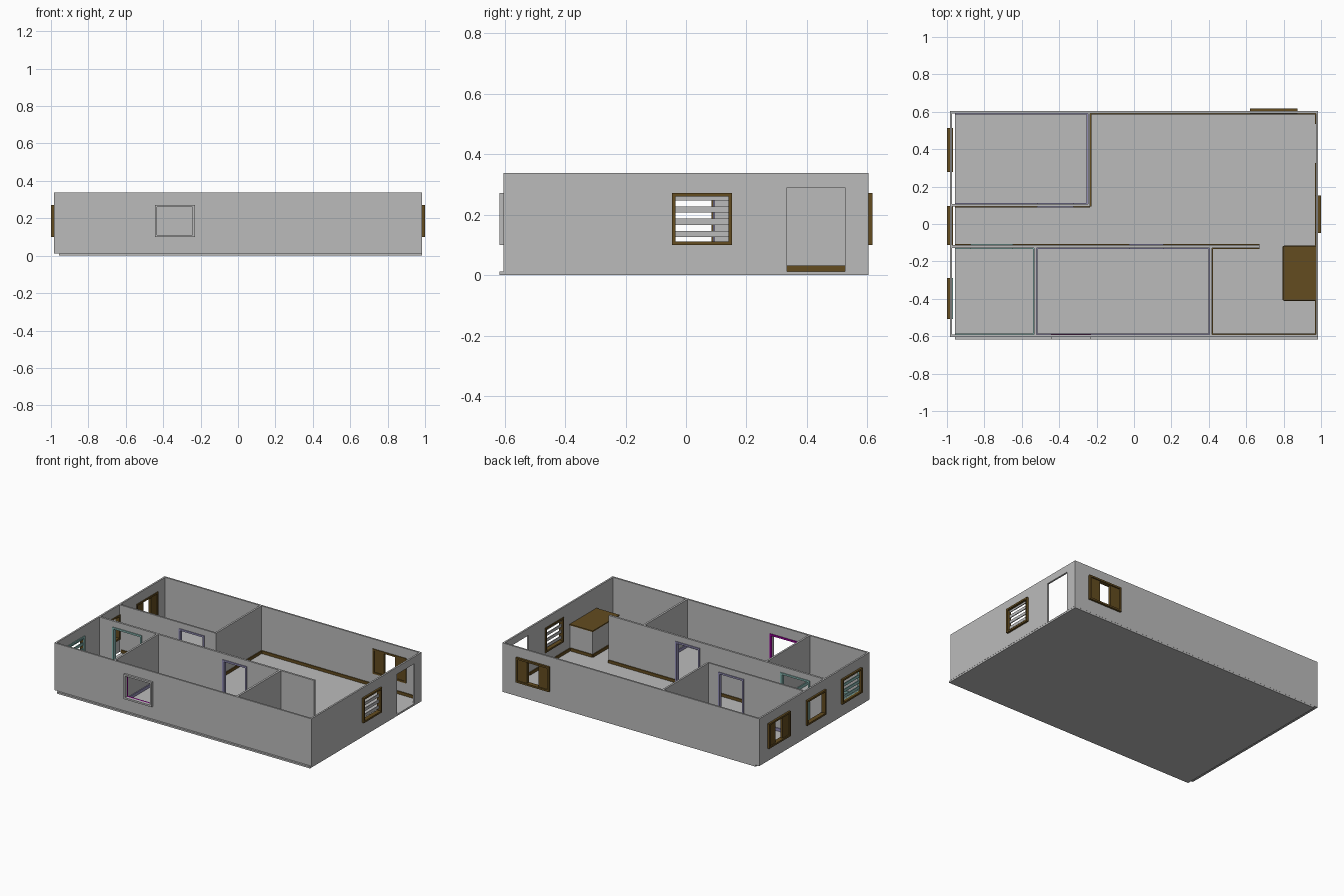
import bpy
from mathutils import Matrix

if "Cube" in bpy.data.objects:
    bpy.data.objects.remove(bpy.data.objects["Cube"])


def material(name, r, g, b):
    m = bpy.data.materials.new(name)
    m.use_nodes = True
    m.diffuse_color = (r, g, b, 1)
    m.node_tree.nodes["Principled BSDF"].inputs["Base Color"].default_value = (r, g, b, 1)
    return m


GRAY = material("plaster gray", .5, .5, .5)
BROWN = material("wood brown", .125, .072, .014)
TEAL = material("teal trim", .24, .46, .43)
LAVENDER = material("lavender trim", .29, .27, .46)
MAGENTA = material("magenta trim", .33, .0, .33)

FLOOR, TOP = .012, .339      # floor surface and wall top
OUT_X, OUT_Y, T = .985, .604, .012  # outer shell and its thickness
SILL, HEAD = .1, .272        # window heights
DOOR_HEAD = .29
TRIM = .012                  # frame width


def panel(name, axis, d0, d1, rect, mat, holes=()):
    """Upright slab running along axis, between depths d0 and d1, with holes.
    rect and holes are (start, end, low, high)."""
    cu = bpy.data.curves.new(name, "CURVE")
    cu.dimensions, cu.fill_mode = "2D", "BOTH"
    cu.extrude = abs(d1 - d0) / 2
    for a, b, lo, hi in [rect, *holes]:
        s = cu.splines.new("POLY")
        s.points.add(3)
        for p, (u, v) in zip(s.points, [(a, lo), (b, lo), (b, hi), (a, hi)]):
            p.co = (u, v, 0, 1)
        s.use_cyclic_u = True
    tmp = bpy.data.objects.new(name, cu)
    bpy.context.collection.objects.link(tmp)
    dg = bpy.context.evaluated_depsgraph_get()
    me = bpy.data.meshes.new_from_object(tmp.evaluated_get(dg))
    bpy.data.objects.remove(tmp)
    d = (d0 + d1) / 2
    if axis == "x":
        m = Matrix(((1, 0, 0, 0), (0, 0, -1, d), (0, 1, 0, 0), (0, 0, 0, 1)))
    else:
        m = Matrix(((0, 0, 1, d), (1, 0, 0, 0), (0, 1, 0, 0), (0, 0, 0, 1)))
    me.transform(m)
    me.materials.clear()
    me.materials.append(mat)
    for f in me.polygons:
        f.material_index = 0
        f.use_smooth = False
    ob = bpy.data.objects.new(name, me)
    bpy.context.collection.objects.link(ob)
    return ob


def frame(name, axis, d0, d1, outer, mat, bottom=TRIM):
    a, b, lo, hi = outer
    hole = (a + TRIM, b - TRIM, lo + bottom, hi - TRIM)
    panel(name, axis, d0, d1, outer, mat, [hole])


def inset(w):
    return (w[0] + TRIM / 2, w[1] - TRIM / 2, SILL + TRIM / 2, HEAD - TRIM / 2)


def door(a, b):
    return (a, b, FLOOR + .001, DOOR_HEAD)


# Spans of the openings along their walls
BEDROOM_WIN, HALL_WIN, BATH_WIN = (.278, .514), (-.112, .096), (-.508, -.289)
EAST_WIN, BACK_WIN, FRONT_WIN = (-.047, .152), (.619, .875), (-.445, -.23)
ENTRY, BED_DOOR, BATH_DOOR, MID_DOOR = (.335, .527), (-.51, -.332), (-.865, -.655), (-.02, .15)

# Floor slab
panel("floor_slab", "x", -.617, .6035, (-.957, .984, 0, FLOOR), GRAY)

# Outer walls
IX, IY = OUT_X - T, OUT_Y - T
ends_x, ends_y = (-OUT_X, OUT_X, FLOOR, TOP), (-IY, IY, FLOOR, TOP)
panel("front_wall", "x", -OUT_Y, -IY, ends_x, GRAY, [inset(FRONT_WIN)])
panel("back_wall", "x", IY, OUT_Y, ends_x, GRAY, [inset(BACK_WIN)])
panel("right_wall", "y", -OUT_X, -IX, ends_y, GRAY,
      [inset(w) for w in (BEDROOM_WIN, HALL_WIN, BATH_WIN)])
panel("left_wall", "y", IX, OUT_X, ends_y, GRAY, [inset(EAST_WIN), door(*ENTRY)])

# Partition walls
panel("bedroom_wall", "x", .094, .106, (-IX, -.234, FLOOR, TOP), GRAY, [door(*BED_DOOR)])
panel("bedroom_side_wall", "y", -.247, -.234, (.106, IY, FLOOR, TOP), GRAY)
panel("hall_wall", "x", -.127, -.113, (-IX, .672, FLOOR, TOP), GRAY,
      [door(*BATH_DOOR), door(*MID_DOOR)])
panel("bath_side_wall", "y", -.535, -.522, (-IY, -.127, FLOOR, TOP), GRAY)
panel("kitchen_side_wall", "y", .403, .417, (-IY, -.127, FLOOR, TOP), GRAY)

# Door frames, standing proud of both wall faces
for name, span, d0, d1, mat in (
        ("bedroom_door_frame", BED_DOOR, .089, .111, LAVENDER),
        ("bath_door_frame", BATH_DOOR, -.133, -.107, TEAL),
        ("middle_door_frame", MID_DOOR, -.133, -.107, LAVENDER)):
    a, b = span
    frame(name, "x", d0, d1, (a - .008, b + .008, FLOOR, DOOR_HEAD + .008), mat, .001)


# Windows
def window(name, axis, side, span, mat, inner=None, shutters=False, slats=None):
    wall = OUT_X if axis == "y" else OUT_Y
    outer = (*span, SILL, HEAD)
    mid, inside = side * (wall - T / 2), side * (wall - T - .005)
    frame(name + "_frame", axis, side * (wall + .014), mid, outer, mat)
    frame(name + "_inner_frame", axis, mid, inside, outer, inner or mat)
    a, b = span
    if shutters:
        w = (b - a) / 3
        for tag, s in (("low", a + TRIM), ("high", b - w)):
            panel(f"{name}_{tag}_pane", axis, side * (wall + .006), side * (wall - T),
                  (s, s + w - TRIM, SILL + TRIM, HEAD - TRIM), mat)
    if slats:
        for i in range(4):
            z = .127 + i * .04
            panel(f"{name}_slat_{i + 1}", axis, side * (wall - .002), side * (wall - .008),
                  (a + TRIM, b - TRIM, z, z + .02), slats)


window("bedroom_window", "y", -1, BEDROOM_WIN, BROWN, shutters=True)
window("hall_window", "y", -1, HALL_WIN, BROWN)
window("bath_window", "y", -1, BATH_WIN, BROWN, inner=TEAL, slats=TEAL)
window("east_window", "y", 1, EAST_WIN, BROWN, slats=GRAY)
window("back_window", "x", 1, BACK_WIN, BROWN, shutters=True)
window("front_window", "x", -1, FRONT_WIN, GRAY, inner=MAGENTA)


# Skirting boards: axis, wall face, side it projects to, span, door gaps
def skirting(room, mat, runs):
    for axis, face, side, a, b, *gaps in runs:
        cuts = [a] + [v for g in gaps for v in (g[0] - .008, g[1] + .008)] + [b]
        for s, e in zip(cuts[::2], cuts[1::2]):
            panel(room + "_skirting", axis, face, face + side * .006,
                  (s, e, FLOOR, FLOOR + .02), mat)


skirting("living", BROWN, [
    ("x", IY, -1, -.234, IX), ("y", -.234, 1, .094, IY),
    ("x", .094, -1, -.957, -.234, BED_DOOR),
    ("x", -.113, 1, -.957, .672, BATH_DOOR, MID_DOOR),
    ("y", IX, -1, -.117, IY, ENTRY)])
skirting("kitchen", BROWN, [
    ("y", .417, 1, -IY, -.127), ("x", -IY, 1, .417, IX),
    ("x", -.127, -1, .417, .672), ("y", IX, -1, -IY, -.41)])
skirting("bedroom", LAVENDER, [
    ("y", -.247, -1, .106, IY), ("x", IY, -1, -.957, -.247),
    ("x", .106, 1, -.957, -.247, BED_DOOR)])
skirting("middle_room", LAVENDER, [
    ("y", -.522, 1, -IY, -.127), ("y", .403, -1, -IY, -.127),
    ("x", -IY, 1, -.522, .403), ("x", -.127, -1, -.522, .403, MID_DOOR)])
skirting("bath", TEAL, [
    ("y", -.535, -1, -IY, -.127), ("x", -IY, 1, -.957, -.535),
    ("x", -.127, -1, -.957, -.535, BATH_DOOR)])

# Kitchen counter with a wooden top
panel("counter_body", "x", -.406, -.121, (.801, IX, FLOOR, .188), GRAY)
panel("counter_top", "x", -.41, -.117, (.797, IX, .188, .196), BROWN)
skirting("counter", BROWN, [
    ("x", -.121, 1, .801, IX), ("y", .801, -1, -.406, -.121), ("x", -.406, -1, .801, IX)])
